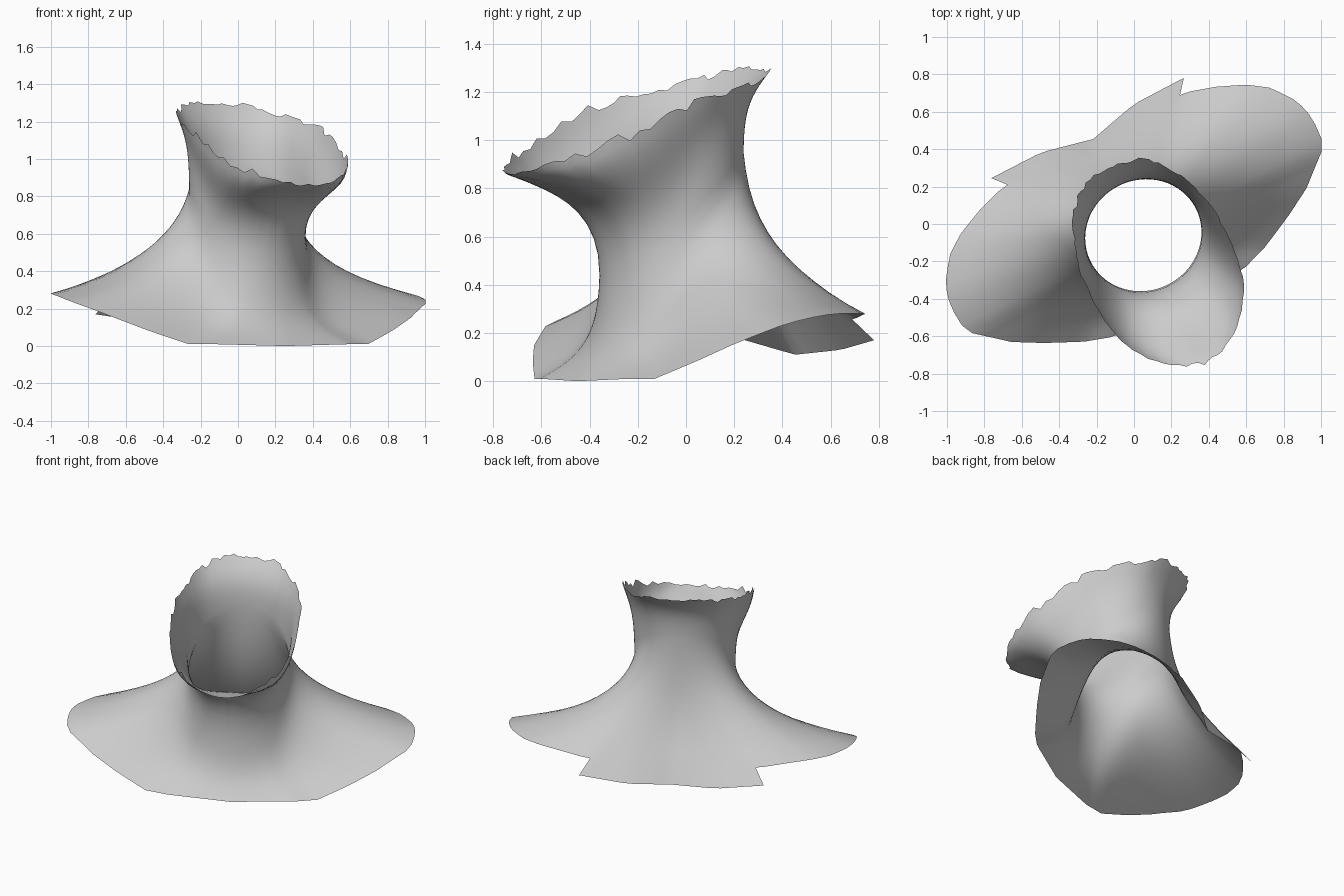
import bpy, bmesh, math, random
from mathutils import Vector, Matrix

random.seed(4)
if "Cube" in bpy.data.objects:
    bpy.data.objects.remove(bpy.data.objects["Cube"], do_unlink=True)

# Half outlines (angle from the back, sideways, backward, height), mirrored later
HEM = [(0, 0, .52, .22), (20, .28, .57, .23), (38, .55, .575, .26), (48, .71, .525, .275),
       (59, .86, .46, .28), (68, .96, .39, .28), (75, 1.04, .29, .28), (82, 1.08, .2, .28),
       (87, 1.09, .12, .27), (94, 1.08, -.02, .24), (103, .96, -.12, .185),
       (108, .89, -.18, .15), (117, .73, -.27, .08), (128, .54, -.36, .01),
       (145, .4, -.405, .01), (180, 0, -.44, 0)]
PANEL = [(0, 0, .58, .11), (18, .28, .645, .13), (36, .58, .646, .17)]
RIM = [(0, 0, .43, 1.31), (28, .2, .366, 1.29), (50, .295, .265, 1.25), (80, .39, .03, 1.19),
       (100, .405, -.127, 1.16), (125, .393, -.41, 1.02), (142, .31, -.59, .93),
       (163, .12, -.745, .87), (180, 0, -.775, .86)]
COLUMNS, LOWER, UPPER = 90, 12, 12


def signed(deg):
    return (deg + 180) % 360 - 180


def bump(deg, peak, narrow):
    """One at the peak angle on both sides, fading to zero around it."""
    turn = min(90, abs(abs(signed(deg)) - peak) * narrow)
    return math.cos(math.radians(turn)) ** 2


def sample(table, deg):
    """Point on a mirrored outline at any angle."""
    deg = signed(deg)
    side, deg = (-1 if deg < 0 else 1), abs(deg)
    for p, q in zip(table, table[1:]):
        if deg <= q[0]:
            v = Vector(p[1:]).lerp(Vector(q[1:]), (deg - p[0]) / (q[0] - p[0]))
            return Vector((v.x * side, v.y, v.z))


def soft(table, deg):
    return sum((sample(table, deg + d) for d in (-12, -8, -4, 0, 4, 8, 12)), Vector()) / 7


def mix(p, q, across, up):
    """Point between p and q with separate sideways and vertical fractions."""
    v = p.lerp(q, across)
    v.z = p.z + (q.z - p.z) * up
    return v


def bezier(c, t):
    s = 1 - t
    return c[0] * s**3 + c[1] * 3 * s * s * t + c[2] * 3 * s * t * t + c[3] * t**3


def column(deg):
    """One strip from the shoulder hem, up the neck, to the ragged rim."""
    ang = math.radians(deg)
    front = (1 - math.cos(ang)) / 2
    lift = bump(deg, 50, 1)          # muscle sloping from neck to shoulder
    hollow = bump(deg, 112, 1.4)     # dip above the collarbone
    jaw = bump(deg, 128, 1.7)        # jaw side that turns out, then up
    waist = Vector((.315 * math.sin(ang), .295 * math.cos(ang), .98 - .57 * front))
    hem, hem_soft, rim = sample(HEM, deg), soft(HEM, deg), soft(RIM, deg)
    low = (hem,
           mix(hem_soft, waist, .6, .22 + .1 * lift - .06 * hollow),
           mix(hem_soft, waist, .98 - .06 * lift, .4 + .2 * lift - .14 * hollow), waist)
    high = (waist,
            mix(waist, rim, 0, .5 + .45 * front - .2 * jaw),
            mix(waist, rim, .2 + .6 * front + .2 * jaw, .7 + .2 * front - .25 * jaw), rim)
    end = random.uniform(.94, 1.04)
    return ([bezier(low, i / LOWER) for i in range(LOWER)] +
            [bezier(high, end * i / UPPER) for i in range(UPPER + 1)])


# Neck and shoulder surface as a single open skin
bm = bmesh.new()
angles = [j * 360 / COLUMNS for j in range(COLUMNS)]
grid = [[bm.verts.new(p) for p in column(deg)] for deg in angles]

# Back panel hangs below the hem and ends in a step at each side
for deg, strip in zip(angles, grid):
    hang = abs(signed(deg)) <= PANEL[-1][0]
    strip.insert(0, bm.verts.new(sample(PANEL, deg)) if hang else None)

for a, b in zip(grid, grid[1:] + grid[:1]):
    for i in range(len(a) - 1):
        if a[i] and b[i]:
            bm.faces.new((b[i], a[i], a[i + 1], b[i + 1]))
bm.transform(Matrix.Translation((.05, -.06, 0)) @ Matrix.Rotation(math.radians(27.5), 4, 'Z'))
mesh = bpy.data.meshes.new("neck_and_shoulders")
bm.to_mesh(mesh)
bm.free()
body = bpy.data.objects.new("neck_and_shoulders", mesh)
bpy.context.collection.objects.link(body)

# Plain grey material
grey = bpy.data.materials.new("plain_grey")
grey.use_nodes = True
color = (.6, .6, .6, 1)
grey.diffuse_color = color
grey.node_tree.nodes["Principled BSDF"].inputs["Base Color"].default_value = color
mesh.materials.append(grey)

bpy.context.view_layer.objects.active = body
body.select_set(True)
bpy.ops.object.shade_smooth_by_angle(angle=math.radians(50))
